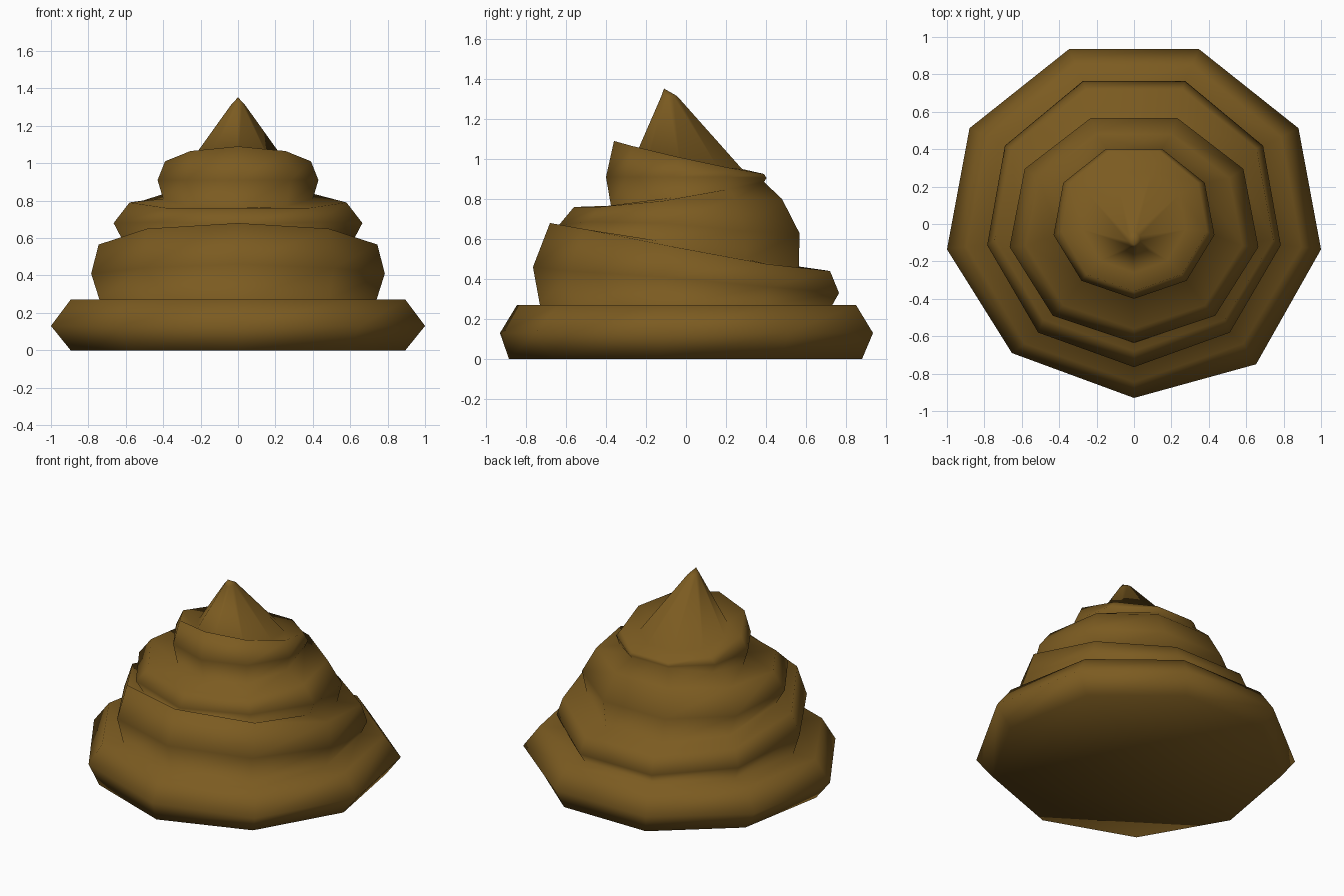
import bpy, bmesh, math

if "Cube" in bpy.data.objects:
    bpy.data.objects.remove(bpy.data.objects["Cube"])

SIDES = 9


def ring(bm, half_width, y_front, y_back, zs):
    """Nine-sided ring, mirrored in x; zs runs from the front corner to the back edge."""
    verts = []
    for k in range(SIDES):
        a = math.radians(40 * k)
        x = half_width * math.sin(a) / math.sin(math.radians(80))
        t = (1 - math.cos(a)) / (1 - math.cos(math.radians(160)))
        y = y_front + t * (y_back - y_front)
        verts.append(bm.verts.new((x, y, zs[min(k, SIDES - k)])))
    return verts


def flat(z):
    return [z] * 5


# Stacked rings: half width, front y, back y, heights front to back
rings = [
    # wide base coil
    (0.895, -0.885, 0.88, flat(0.0)),
    (1.00, -0.93, 0.935, flat(0.13)),
    (0.895, -0.845, 0.85, flat(0.27)),
    # second coil, high at the front
    (0.74, -0.73, 0.73, flat(0.268)),
    (0.785, -0.765, 0.765, [0.46, 0.44, 0.41, 0.36, 0.33]),
    (0.745, -0.68, 0.72, [0.68, 0.65, 0.565, 0.475, 0.44]),
    # third coil, high at the back
    (0.615, -0.59, 0.565, [0.60, 0.60, 0.585, 0.50, 0.455]),
    (0.665, -0.635, 0.567, [0.67, 0.685, 0.68, 0.64, 0.63]),
    (0.58, -0.56, 0.48, [0.76, 0.76, 0.79, 0.80, 0.80]),
    # top coil, high at the front
    (0.40, -0.375, 0.39, [0.765, 0.77, 0.81, 0.85, 0.885]),
    (0.43, -0.40, 0.402, [0.91, 0.91, 0.91, 0.91, 0.905]),
    (0.39, -0.36, 0.39, [1.09, 1.065, 1.01, 0.955, 0.925]),
    # pointed tip
    (0.275, -0.26, 0.28, [1.0, 0.99, 0.98, 0.96, 0.95]),
    (0.035, -0.125, -0.045, [1.31, 1.315, 1.315, 1.315, 1.315]),
]

bm = bmesh.new()
loops = [ring(bm, *r) for r in rings]

# Slightly uneven front corners of the base
loops[1][1].co.y = -0.75
loops[1][-1].co.y = -0.69

# Skin the rings, close the underside and the point
for low, high in zip(loops, loops[1:]):
    for i in range(SIDES):
        j = (i + 1) % SIDES
        bm.faces.new((low[i], low[j], high[j], high[i]))
bm.faces.new(loops[0][::-1])
apex = bm.verts.new((0, -0.11, 1.352))
for i in range(SIDES):
    bm.faces.new((loops[-1][i], loops[-1][(i + 1) % SIDES], apex))
for f in bm.faces:
    f.smooth = True
bmesh.ops.recalc_face_normals(bm, faces=bm.faces[:])

mesh = bpy.data.meshes.new("coiled_swirl")
bm.to_mesh(mesh)
bm.free()
swirl = bpy.data.objects.new("coiled_swirl", mesh)
bpy.context.collection.objects.link(swirl)

# Brown colour
brown = bpy.data.materials.new("brown")
brown.diffuse_color = (0.2, 0.105, 0.015, 1)
brown.use_nodes = True
brown.node_tree.nodes["Principled BSDF"].inputs["Base Color"].default_value = brown.diffuse_color
mesh.materials.append(brown)
